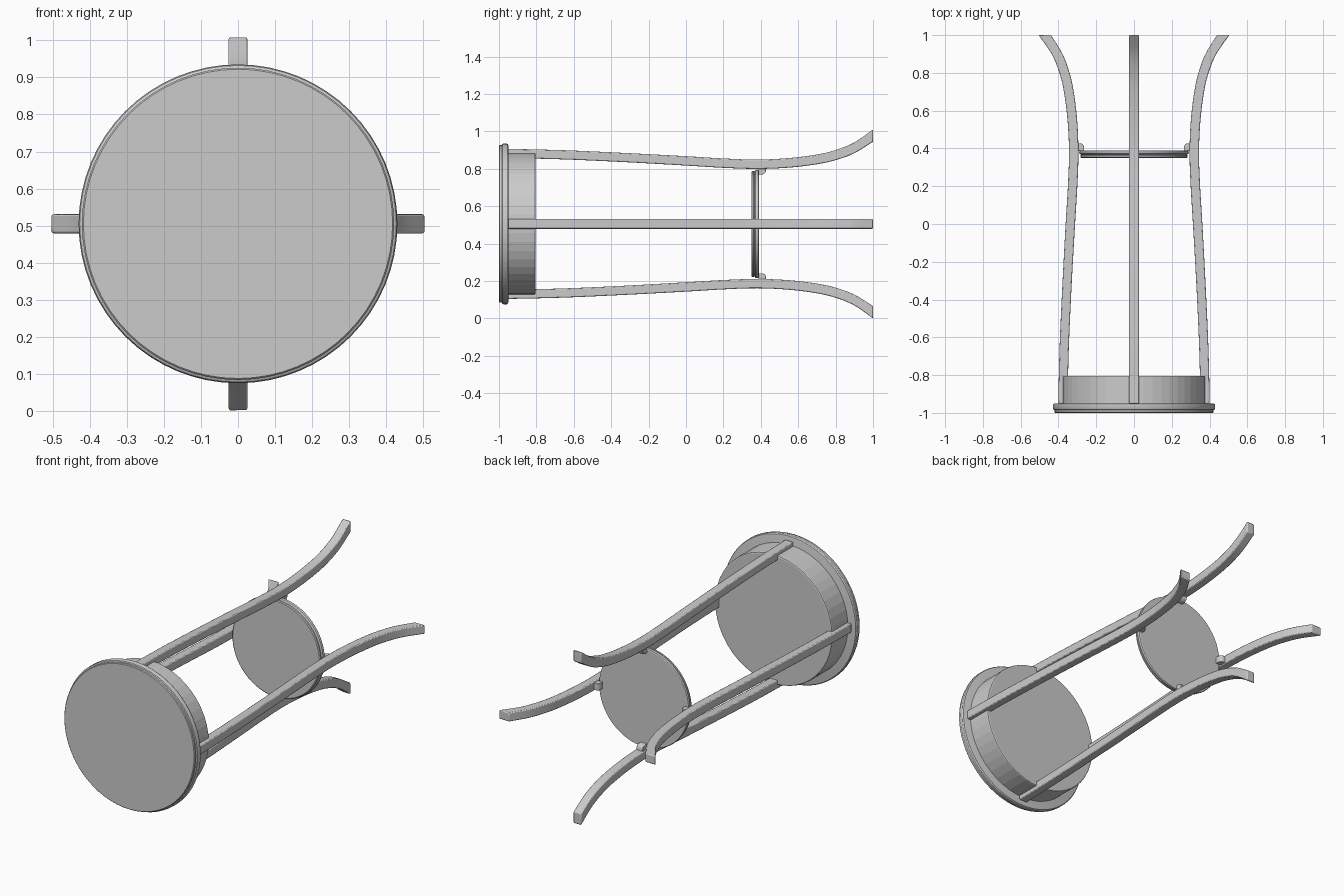
import bpy, bmesh, math
from mathutils import Matrix, Vector

if "Cube" in bpy.data.objects:
    bpy.data.objects.remove(bpy.data.objects["Cube"])

CZ = 0.505  # height of the stool's long axis, which runs along y


def finish(bm, name, angle=25, bevel=0):
    bmesh.ops.recalc_face_normals(bm, faces=bm.faces)
    me = bpy.data.meshes.new(name)
    bm.to_mesh(me)
    bm.free()
    ob = bpy.data.objects.new(name, me)
    bpy.context.collection.objects.link(ob)
    if bevel:
        m = ob.modifiers.new("soft_edges", 'BEVEL')
        m.width = bevel
        m.segments = 2
        m.limit_method = 'ANGLE'
        m.angle_limit = math.radians(40)
    if angle:
        bpy.ops.object.select_all(action='DESELECT')
        bpy.context.view_layer.objects.active = ob
        ob.select_set(True)
        bpy.ops.object.shade_smooth_by_angle(angle=math.radians(angle))
    return ob


def lathe(name, profile, sides, angle=25):
    """Solid turned around the y axis from (radius, y) pairs."""
    bm = bmesh.new()
    rings = []
    for r, y in profile:
        rings.append([bm.verts.new((r * math.cos(2 * math.pi * i / sides), y,
                                    CZ + r * math.sin(2 * math.pi * i / sides)))
                      for i in range(sides)])
    for a, b in zip(rings, rings[1:]):
        for i in range(sides):
            j = (i + 1) % sides
            bm.faces.new((a[i], a[j], b[j], b[i]))
    bm.faces.new(rings[0])
    bm.faces.new(rings[-1])
    return finish(bm, name, angle)


def spline(pts, steps=5):
    """Catmull-Rom smoothing of a list of points."""
    pts = [Vector(p) for p in pts]
    ext = [2 * pts[0] - pts[1]] + pts + [2 * pts[-1] - pts[-2]]
    out = []
    for p0, p1, p2, p3 in zip(ext, ext[1:], ext[2:], ext[3:]):
        for k in range(steps):
            t = k / steps
            out.append(0.5 * (2 * p1 + (p2 - p0) * t + (2 * p0 - 5 * p1 + 4 * p2 - p3) * t * t
                              + (3 * p1 - p0 - 3 * p2 + p3) * t ** 3))
    return out + [pts[-1]]


def strip(name, rows, width, turn, bevel):
    """Bar of given width from (y, inner radius, outer radius) rows, turned about y."""
    bm = bmesh.new()
    rot = Matrix.Translation((0, 0, CZ)) @ Matrix.Rotation(turn, 4, 'Y')
    w = width / 2
    secs = [[bm.verts.new(rot @ Vector(c)) for c in
             ((-w, y, a), (w, y, a), (w, y, b), (-w, y, b))] for y, a, b in rows]
    for s, t in zip(secs, secs[1:]):
        for i in range(4):
            j = (i + 1) % 4
            bm.faces.new((s[i], s[j], t[j], t[i]))
    bm.faces.new(secs[0])
    bm.faces.new(secs[-1])
    return finish(bm, name, 30, bevel)


# Seat with a rounded rim
lathe("seat", [(0.417, -1.0), (0.421, -0.996), (0.421, -0.985), (0.427, -0.982), (0.43, -0.975),
               (0.43, -0.958), (0.426, -0.952), (0.42, -0.95)], 64)

# Apron drum under the seat
lathe("apron", [(0.378, -0.952), (0.378, -0.811), (0.376, -0.806), (0.37, -0.804)], 48, 0)

# Round lower shelf with an edge groove
lathe("shelf", [(0.279, 0.35), (0.284, 0.354), (0.284, 0.362), (0.28, 0.366), (0.288, 0.372),
                (0.29, 0.38), (0.288, 0.387), (0.284, 0.389)], 64)

# Four splayed legs, each with a small bracket holding the shelf
leg_rows = spline([(-0.951, 0.353, 0.401), (-0.8, 0.349, 0.398), (-0.6, 0.343, 0.392),
                   (-0.3, 0.329, 0.378), (0.0, 0.312, 0.362), (0.2, 0.300, 0.350),
                   (0.38, 0.294, 0.344), (0.55, 0.301, 0.352), (0.7, 0.319, 0.371),
                   (0.8, 0.341, 0.395), (0.9, 0.378, 0.436), (1.0, 0.439, 0.505)])
bracket_rows = [(0.387, 0.264, 0.30), (0.407, 0.264, 0.30), (0.417, 0.267, 0.30),
                (0.424, 0.274, 0.30), (0.427, 0.283, 0.30)]
for n, side in enumerate(("upper", "right", "lower", "left")):
    turn = n * math.pi / 2
    strip(side + "_leg", leg_rows, 0.052, turn, 0.005)
    strip(side + "_bracket", bracket_rows, 0.04, turn, 0.002)
